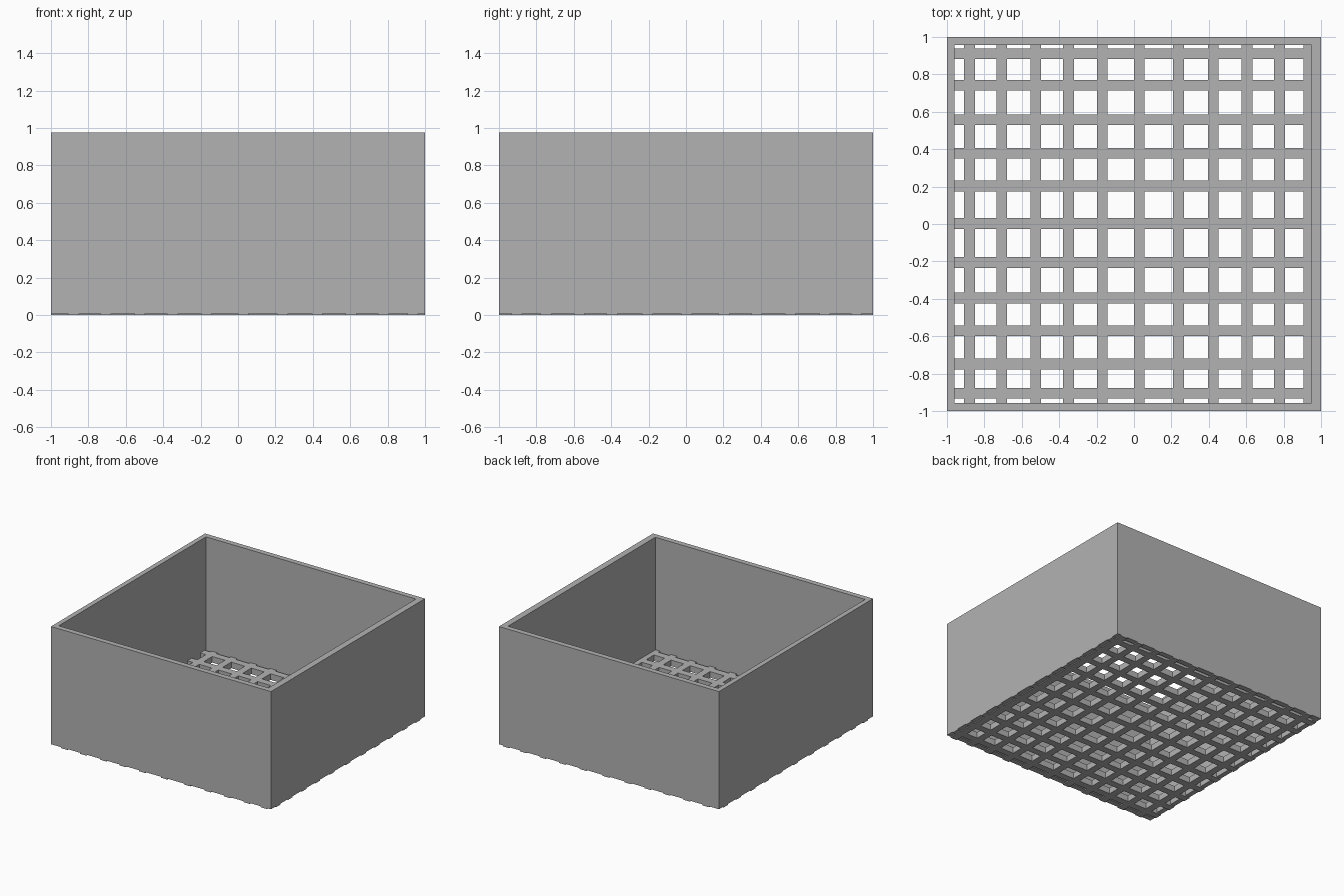
import bpy
import bmesh
from itertools import product

cube = bpy.data.objects.get("Cube")
if cube:
    bpy.data.objects.remove(cube, do_unlink=True)

grey = bpy.data.materials.new("light grey")
grey.use_nodes = True
colour = (0.45, 0.45, 0.45, 1)
grey.diffuse_color = colour
grey.node_tree.nodes["Principled BSDF"].inputs["Base Color"].default_value = colour

HEIGHT, LIP, FLOOR, HALF_BAR = 0.975, 0.008, 0.05, 0.029
INNER_X, INNER_Y = (-0.96, 0.948), (-0.956, 0.956)

# Bar centres, slightly uneven like a hand-laid lattice
BARS_X = [-0.88, -0.707, -0.525, -0.35, -0.17, 0.028, 0.237, 0.424, 0.604, 0.778, 0.934]
BARS_Y = [-0.905, -0.748, -0.571, -0.395, -0.205, 0.003, 0.204, 0.378, 0.557, 0.742, 0.91]


def breaks(bars, inner):
    edges = {-1, 1, *inner}
    for c in bars:
        edges |= {c - HALF_BAR, c + HALF_BAR}
    return sorted(edges)


def on_bar(v, bars):
    return any(abs(v - c) < HALF_BAR for c in bars)


def in_wall(x, y):
    return not (INNER_X[0] < x < INNER_X[1] and INNER_Y[0] < y < INNER_Y[1])


def build_solid(name, axes, filled):
    """Closed skin around every grid cell whose centre passes the filled rule."""
    sizes = [len(a) - 1 for a in axes]
    cells = {c for c in product(*map(range, sizes))
             if filled(*[(a[i] + a[i + 1]) / 2 for a, i in zip(axes, c)])}
    bm = bmesh.new()
    verts = {}

    def corner(key):
        if key not in verts:
            verts[key] = bm.verts.new([a[i] for a, i in zip(axes, key)])
        return verts[key]

    for cell in sorted(cells):
        for axis, side in product(range(3), (0, 1)):
            near = list(cell)
            near[axis] += 2 * side - 1
            if tuple(near) in cells:
                continue
            u, v = (axis + 1) % 3, (axis + 2) % 3
            ring = []
            for du, dv in ((0, 0), (1, 0), (1, 1), (0, 1)):
                key = list(cell)
                key[axis] += side
                key[u] += du
                key[v] += dv
                ring.append(corner(tuple(key)))
            bm.faces.new(ring if side else ring[::-1])
    bmesh.ops.dissolve_limit(bm, angle_limit=0.01, verts=bm.verts[:], edges=bm.edges[:])
    bmesh.ops.triangulate(bm, faces=[f for f in bm.faces if len(f.verts) > 4])
    mesh = bpy.data.meshes.new(name)
    bm.to_mesh(mesh)
    bm.free()
    mesh.materials.append(grey)
    bpy.context.collection.objects.link(bpy.data.objects.new(name, mesh))


# Four walls, open at the top
build_solid("box_walls", [sorted({-1, 1, *INNER_X}), sorted({-1, 1, *INNER_Y}), [LIP, HEIGHT]],
            lambda x, y, z: in_wall(x, y))

# Lattice floor, whose bars run out below the walls
build_solid("lattice_floor", [breaks(BARS_X, INNER_X), breaks(BARS_Y, INNER_Y), [0, LIP, FLOOR]],
            lambda x, y, z: (on_bar(x, BARS_X) or on_bar(y, BARS_Y))
            and not (z > LIP and in_wall(x, y)))
